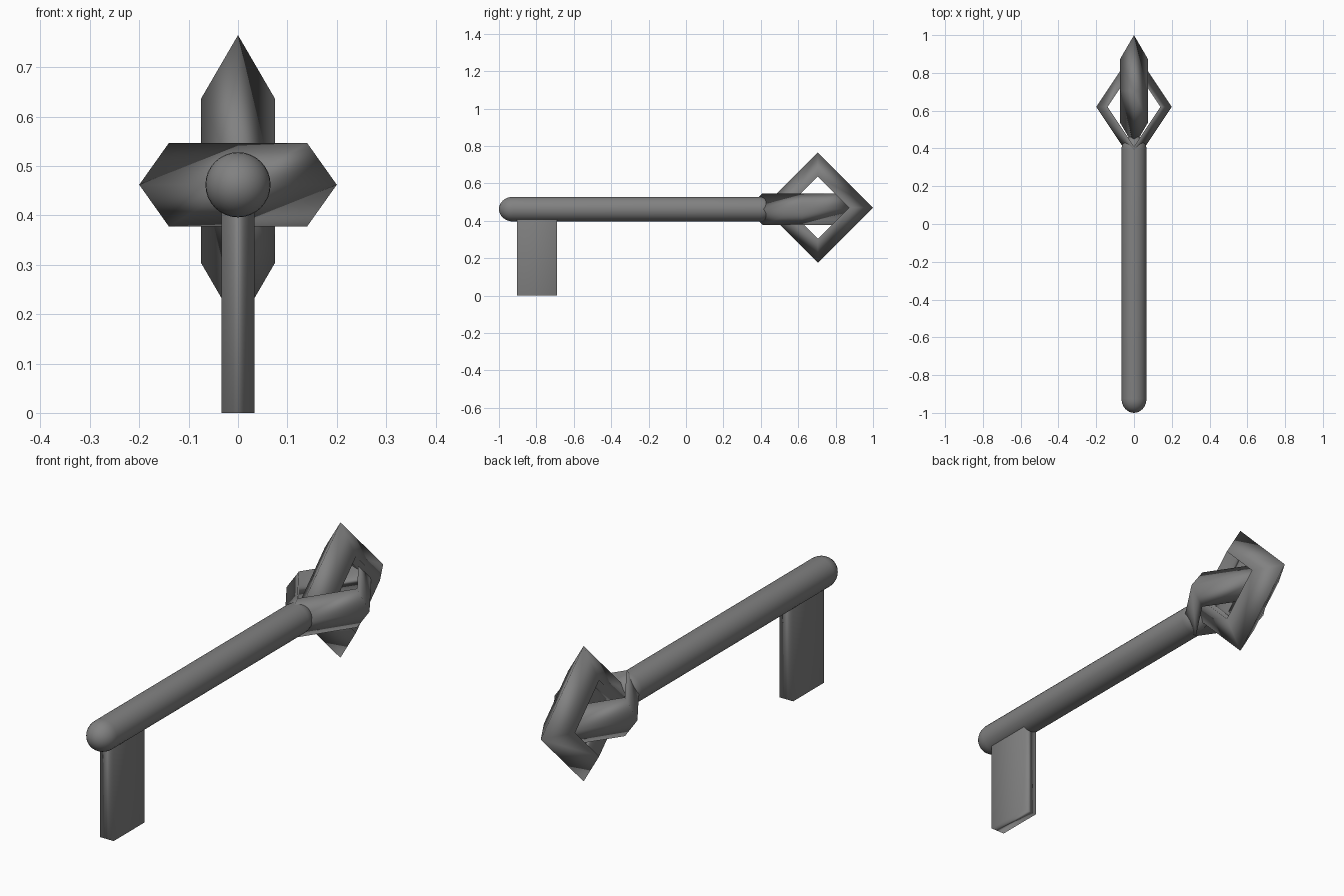
import bpy
import bmesh
from math import sin, cos, pi
from mathutils import Vector

cube = bpy.data.objects.get("Cube")
if cube:
    bpy.data.objects.remove(cube, do_unlink=True)

metal = bpy.data.materials.new("dark grey metal")
metal.use_nodes = True
GREY = (0.22, 0.22, 0.22, 1)
metal.diffuse_color = GREY
metal.node_tree.nodes["Principled BSDF"].inputs["Base Color"].default_value = GREY

AXIS_Z = 0.462


def finish(obj, name):
    """Name, colour and softly shade a part."""
    obj.name = name
    obj.data.name = name
    obj.data.materials.append(metal)
    for poly in obj.data.polygons:
        poly.use_smooth = True


def rod(name, radius, cap, y0, y1, z, sides=32, rings=8):
    """Round-ended rod along y, lathed from a half profile."""
    angles = [i * pi / 2 / rings for i in range(rings + 1)]
    profile = [(radius * sin(a), y0 + cap * (1 - cos(a))) for a in angles]
    profile += [(radius * sin(a), y1 - cap * (1 - cos(a))) for a in reversed(angles)]
    bm = bmesh.new()
    verts = [bm.verts.new((r, y, 0)) for r, y in profile]
    edges = [bm.edges.new(pair) for pair in zip(verts, verts[1:])]
    bmesh.ops.spin(bm, geom=verts + edges, cent=(0, 0, 0), axis=(0, 1, 0),
                   angle=2 * pi, steps=sides)
    bmesh.ops.remove_doubles(bm, verts=bm.verts, dist=0.0001)
    bmesh.ops.recalc_face_normals(bm, faces=bm.faces)
    mesh = bpy.data.meshes.new(name)
    bm.to_mesh(mesh)
    bm.free()
    obj = bpy.data.objects.new(name, mesh)
    obj.location.z = z
    bpy.context.collection.objects.link(obj)
    finish(obj, name)


def diamond_ring(name, center, outer, inner, half_depth, stretch=1, upright=False):
    """Four-cornered ring with a triangular section, ridge outward."""
    minor = (outer - inner) / 1.5
    bpy.ops.mesh.primitive_torus_add(
        major_segments=4, minor_segments=3,
        major_radius=outer - minor, minor_radius=minor, location=center,
        rotation=(0, pi / 2 if upright else 0, 0))
    obj = bpy.context.object
    obj.scale = (1, stretch, half_depth / (minor * sin(pi / 3)))
    finish(obj, name)


# Shaft with rounded ends
rod("shaft", 0.066, 0.075, -1.0, 0.47, AXIS_Z)

# Bit hanging below the tip of the shaft
bpy.ops.mesh.primitive_cube_add(size=1, location=(0, -0.797, AXIS_Z / 2))
bpy.context.object.scale = (0.067, 0.214, AXIS_Z)
finish(bpy.context.object, "bit")

# Handle made of two crossed diamond rings
diamond_ring("upright_handle_ring", Vector((0, 0.705, 0.47)), 0.295, 0.166, 0.075, upright=True)
diamond_ring("flat_handle_ring", Vector((0, 0.62, AXIS_Z)), 0.2, 0.14, 0.0845, stretch=1.5)
